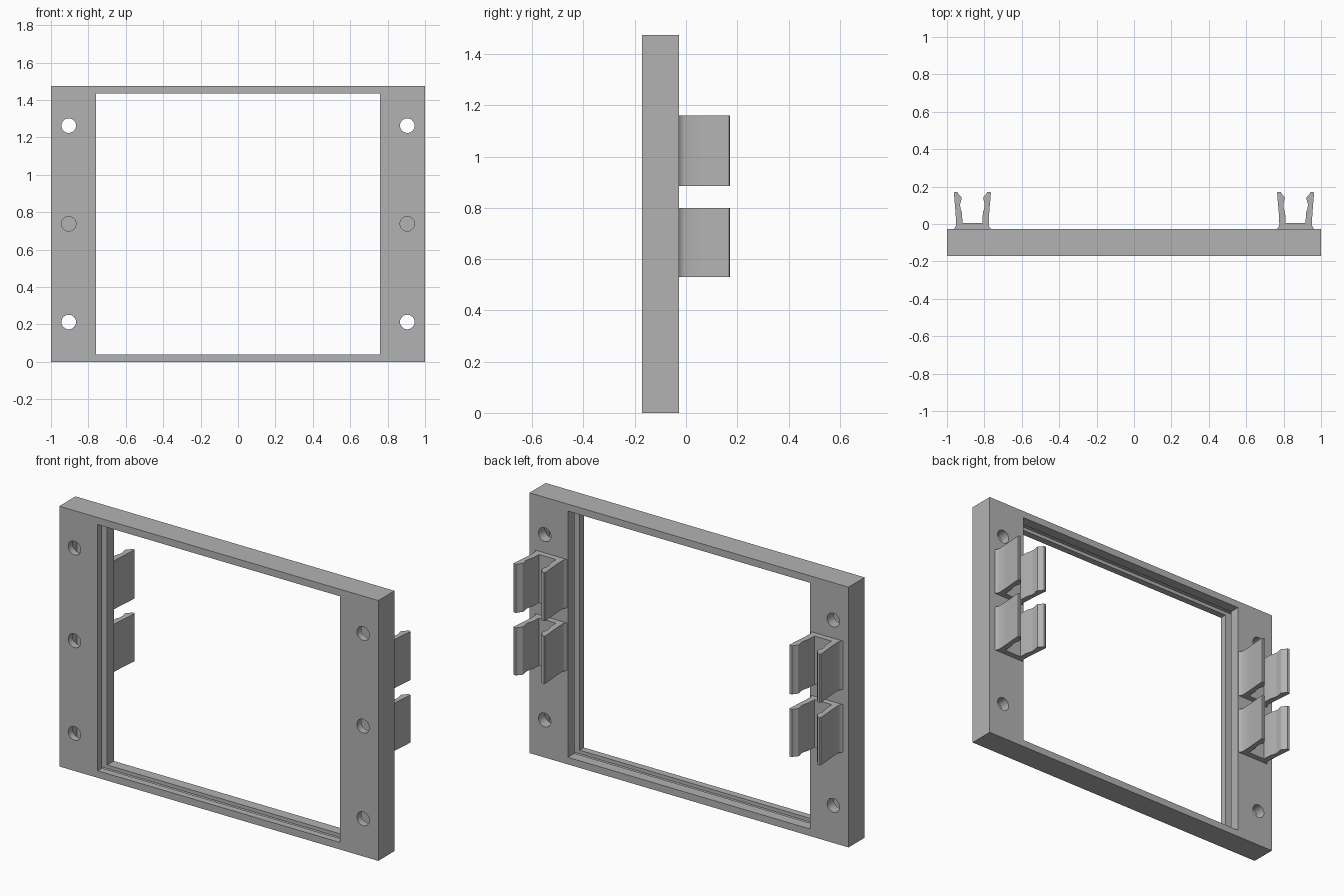
import bpy, bmesh
from mathutils import Matrix

cube = bpy.data.objects.get("Cube")
if cube:
    bpy.data.objects.remove(cube, do_unlink=True)

grey = bpy.data.materials.new("plain grey")
grey.use_nodes = True
grey.diffuse_color = (0.45, 0.45, 0.45, 1)
grey.node_tree.nodes["Principled BSDF"].inputs["Base Color"].default_value = (0.45, 0.45, 0.45, 1)

FRONT, BACK, HEIGHT = -0.172, -0.027, 1.475


def make_object(name, bm):
    bmesh.ops.recalc_face_normals(bm, faces=bm.faces)
    mesh = bpy.data.meshes.new(name)
    bm.to_mesh(mesh)
    bm.free()
    mesh.materials.append(grey)
    obj = bpy.data.objects.new(name, mesh)
    bpy.context.collection.objects.link(obj)
    return obj


def box(name, half_x, y0, y1, z0, z1):
    bm = bmesh.new()
    place = Matrix.Translation((0, (y0 + y1) / 2, (z0 + z1) / 2))
    size = Matrix.Diagonal((2 * half_x, y1 - y0, z1 - z0, 1))
    bmesh.ops.create_cube(bm, size=1, matrix=place @ size)
    return make_object(name, bm)


def cut(target, cutter):
    cutter.hide_render = True
    cutter.hide_viewport = True
    mod = target.modifiers.new(cutter.name, 'BOOLEAN')
    mod.operation = 'DIFFERENCE'
    mod.solver = 'EXACT'
    mod.object = cutter


def shade(obj):
    bpy.ops.object.select_all(action='DESELECT')
    obj.select_set(True)
    bpy.context.view_layer.objects.active = obj
    bpy.ops.object.shade_smooth_by_angle(angle=0.5)


# Frame with a window and a panel slot running around its inner wall
frame = box("frame", 1, FRONT, BACK, 0, HEIGHT)
cut(frame, box("window_cutter", 0.76, -0.3, 0.1, 0.04, HEIGHT - 0.04))
cut(frame, box("slot_cutter", 0.95, -0.133, -0.086, 0.02, HEIGHT - 0.02))

# Screw holes, three down each side
holes = bmesh.new()
for x in (-0.905, 0.905):
    for z in (0.213, 0.738, 1.263):
        place = Matrix.Translation((x, -0.1, z)) @ Matrix.Rotation(1.5708, 4, 'X')
        bmesh.ops.create_cone(holes, cap_ends=True, segments=32, radius1=0.039,
                              radius2=0.039, depth=0.4, matrix=place)
cut(frame, make_object("hole_cutter", holes))

# Bake the cuts and drop the cutters
depsgraph = bpy.context.evaluated_depsgraph_get()
baked = bpy.data.meshes.new_from_object(frame.evaluated_get(depsgraph))
frame.modifiers.clear()
frame.data = baked
for name in ("window_cutter", "slot_cutter", "hole_cutter"):
    bpy.data.objects.remove(bpy.data.objects[name], do_unlink=True)
shade(frame)

# Half of the clip outline: flared foot, springy arm, inward lip, floor
half = [(0.1, BACK), (0.093, -0.02), (0.087, -0.005), (0.09, 0.06), (0.096, 0.13),
        (0.099, 0.168), (0.094, 0.172), (0.08, 0.172), (0.074, 0.16),
        (0.06, 0.145), (0.058, 0.135), (0.066, 0.105), (0.064, 0.085),
        (0.056, 0.06), (0.053, 0.006)]
outline = half + [(-x, y) for x, y in reversed(half)]


def clip(name, x, z0, z1):
    bm = bmesh.new()
    face = bm.faces.new([bm.verts.new((x + px, py, z0)) for px, py in outline])
    top = bmesh.ops.extrude_face_region(bm, geom=[face])["geom"]
    bmesh.ops.translate(bm, vec=(0, 0, z1 - z0),
                        verts=[v for v in top if isinstance(v, bmesh.types.BMVert)])
    shade(make_object(name, bm))


# Two clips behind each side
for side, x in (("left", 0.864), ("right", -0.864)):
    clip("lower_clip_" + side, x, 0.53, 0.80)
    clip("upper_clip_" + side, x, 0.885, 1.16)
